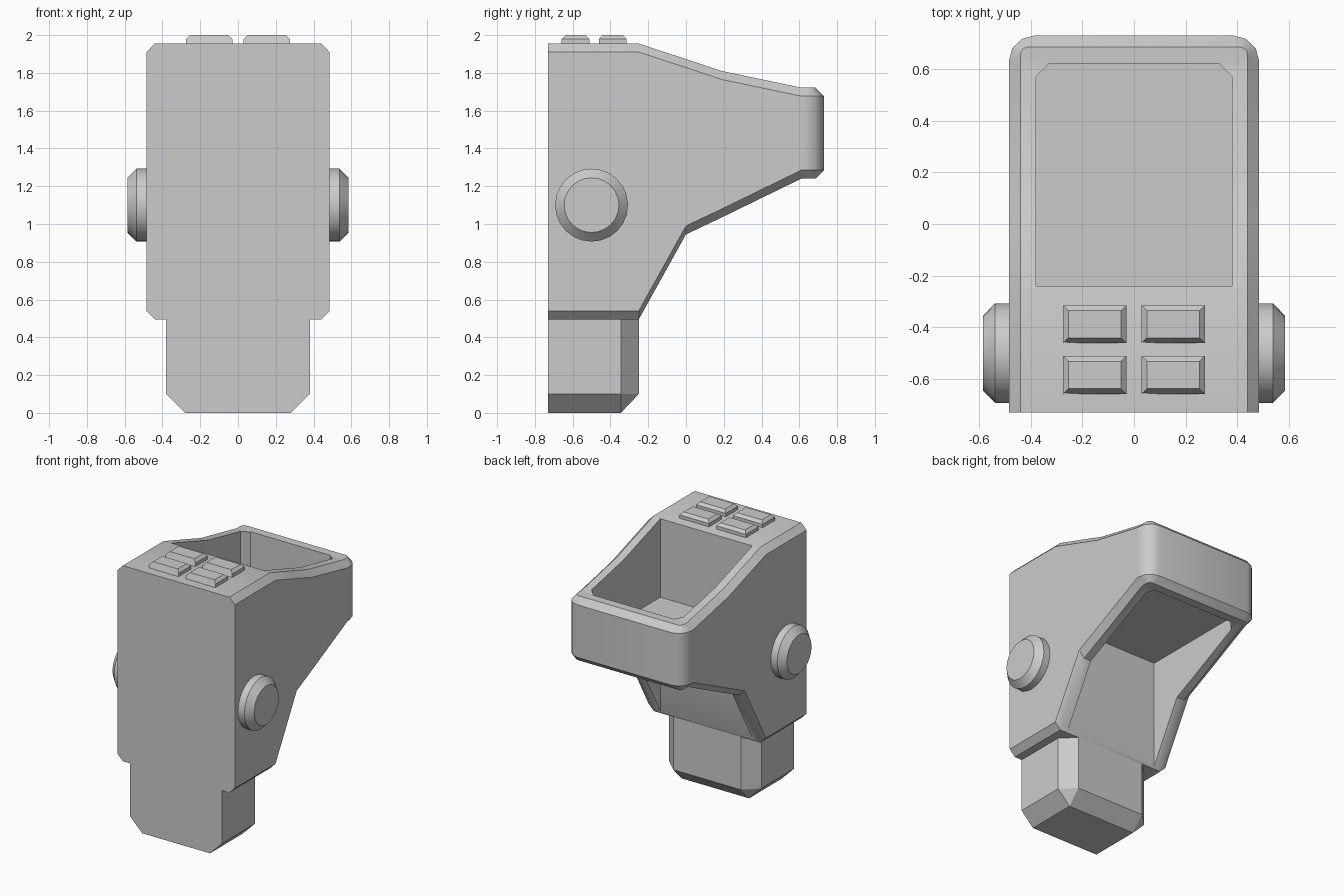
import bpy, bmesh, math

cube = bpy.data.objects.get("Cube")
if cube:
    bpy.data.objects.remove(cube, do_unlink=True)

grey = bpy.data.materials.new("plain grey")
grey.use_nodes = True
colour = (0.6, 0.6, 0.6, 1)
grey.diffuse_color = colour
grey.node_tree.nodes["Principled BSDF"].inputs["Base Color"].default_value = colour


def add_object(name, bm, location=(0, 0, 0)):
    bmesh.ops.remove_doubles(bm, verts=bm.verts[:], dist=0.0001)
    bmesh.ops.recalc_face_normals(bm, faces=bm.faces[:])
    mesh = bpy.data.meshes.new(name)
    bm.to_mesh(mesh)
    bm.free()
    mesh.materials.append(grey)
    obj = bpy.data.objects.new(name, mesh)
    obj.location = location
    bpy.context.collection.objects.link(obj)
    return obj


def mirrored_solid(name, rings, location=(0, 0, 0)):
    """Solid from stacked half outlines, running front to back and mirrored in x."""
    bm = bmesh.new()
    right = [[bm.verts.new(p) for p in ring] for ring in rings]
    left = [[bm.verts.new((-x, y, z)) for x, y, z in ring] for ring in rings]
    steps = range(len(rings[0]) - 1)
    for k in range(len(rings) - 1):
        for side in (right, left):
            for i in steps:
                bm.faces.new((side[k][i], side[k][i + 1], side[k + 1][i + 1], side[k + 1][i]))
        bm.faces.new((right[k][-1], left[k][-1], left[k + 1][-1], right[k + 1][-1]))
    for k in (0, -1):
        for i in steps:
            bm.faces.new((right[k][i], right[k][i + 1], left[k][i + 1], left[k][i]))
    bm.faces.new([r[0] for r in right] + [r[0] for r in reversed(left)])
    return add_object(name, bm, location)


def at_height(outline, z):
    return [(x, y, z) for x, y in outline]


def rounded_corner(x, y, radius):
    return [(x - radius + radius * math.cos(a), y - radius + radius * math.sin(a))
            for a in (math.radians(30 * s) for s in range(4))]


# Shell: side stations (y, underside, top) followed by the rounded back corner
stations = [(-0.73, 0.495, 1.955), (-0.25, 0.495, 1.955), (0, 0.945, 1.873),
            (0.19, 1.035, 1.81), (0.61, 1.24, 1.722)]
chamfer = 0.045


def shell_ring(inset, use_top):
    half_width = 0.485 - inset
    ring = []
    for y, under, top in stations:
        ring.append((half_width, y, top - chamfer + inset if use_top else under + chamfer - inset))
    end = ring[-1][2]
    corner = rounded_corner(half_width, 0.73 - inset, 0.1 if inset == 0 else 0.03)
    return ring + at_height(corner, end)


shell = mirrored_solid("shell", [shell_ring(chamfer, False), shell_ring(0, False),
                                 shell_ring(0, True), shell_ring(chamfer, True)])

# Open pockets above and below a thin tray
pocket = [(0.38, -0.24), (0.38, 0.57), (0.33, 0.62)]
for name, low, high in (("lower_pocket", 0.3, 1.315), ("upper_pocket", 1.365, 2.2)):
    cutter = mirrored_solid(name, [at_height(pocket, low), at_height(pocket, high)])
    cutter.hide_render = True
    cut = shell.modifiers.new(name, "BOOLEAN")
    cut.operation = "DIFFERENCE"
    cut.solver = "EXACT"
    cut.object = cutter
    bpy.context.view_layer.objects.active = shell
    bpy.ops.object.modifier_apply(modifier=cut.name)
    bpy.data.objects.remove(cutter, do_unlink=True)

# Neck with chamfered back corners and foot
neck_outline = [(0.38, -0.73), (0.38, -0.345), (0.28, -0.25)]
foot_outline = [(0.28, -0.73), (0.28, -0.345), (0.28, -0.345)]
neck = mirrored_solid("neck", [at_height(foot_outline, 0), at_height(neck_outline, 0.1),
                               at_height(neck_outline, 0.51)])
parts = [shell, neck]

# Four top buttons
base = [(0.122, -0.073), (0.122, 0.073)]
face = [(0.102, -0.053), (0.102, 0.053)]
for row, y in (("front", -0.585), ("back", -0.388)):
    for side, x in (("left", 0.152), ("right", -0.152)):
        parts.append(mirrored_solid(f"{row}_{side}_button",
                                    [at_height(base, -0.01), at_height(base, 0.025),
                                     at_height(face, 0.045)], (x, y, 1.955)))

# Round side knobs
for side, sign in (("left", 1), ("right", -1)):
    bm = bmesh.new()
    sides = 24
    profile = [(0.193, 0.45), (0.193, 0.538), (0.145, 0.585)]
    loops = [[bm.verts.new((sign * x, r * math.cos(math.tau * i / sides),
                            r * math.sin(math.tau * i / sides))) for i in range(sides)]
             for r, x in profile]
    for a, b in zip(loops, loops[1:]):
        for i in range(sides):
            j = (i + 1) % sides
            bm.faces.new((a[i], a[j], b[j], b[i]))
    bm.faces.new(loops[0])
    bm.faces.new(loops[-1])
    parts.append(add_object(f"{side}_knob", bm, (0, -0.5, 1.1)))

# Smooth rounded areas while keeping chamfers crisp
bpy.ops.object.select_all(action="DESELECT")
for part in parts:
    part.select_set(True)
bpy.context.view_layer.objects.active = shell
bpy.ops.object.shade_smooth_by_angle(angle=math.radians(32))
